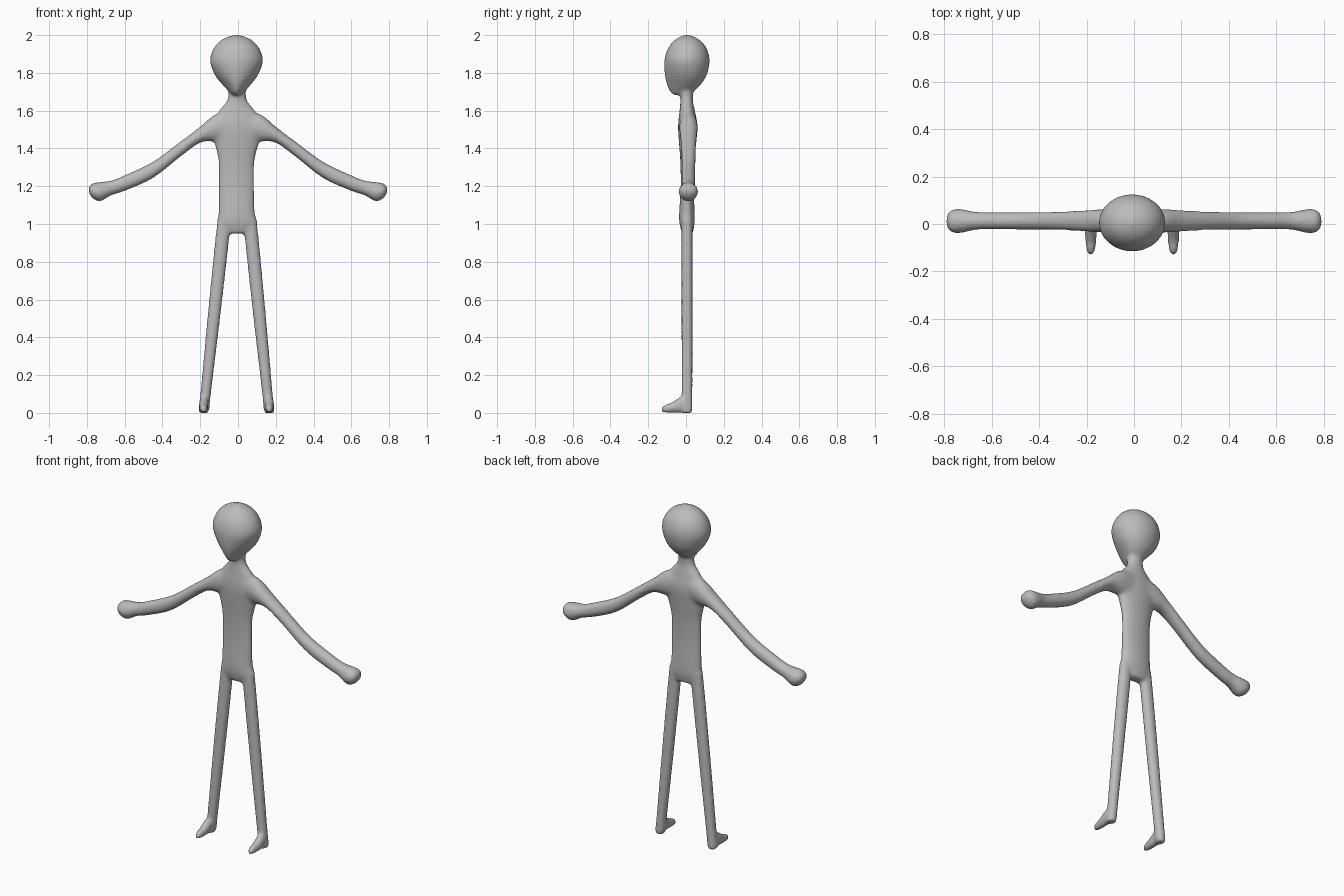
import bpy, bmesh, math
from mathutils import Vector

skin = bpy.data.materials.new("plain grey")
skin.diffuse_color = (0.5, 0.5, 0.5, 1)


def refine(stations, steps=5):
    """Smooth interpolation between the given stations."""
    s = [stations[0]] + stations + [stations[-1]]
    out = []
    for i in range(1, len(s) - 2):
        for k in range(steps):
            t = k / steps
            out.append([0.5 * (2 * b + (c - a) * t + (2 * a - 5 * b + 4 * c - d) * t * t
                               + (3 * b - a - 3 * c + d) * t ** 3)
                        for a, b, c, d in zip(*s[i - 1:i + 3])])
    return out + [list(stations[-1])]


def loft(bm, stations, axis, n=32):
    """Stations: position, low/high of first side, low/high of second side, egg taper."""
    rings = []
    for p, a0, a1, b0, b1, egg in refine(stations):
        ring = []
        for i in range(n):
            t = 2 * math.pi * i / n
            a = (a0 + a1) / 2 + (a1 - a0) / 2 * math.cos(t) * (1 + egg * math.sin(t))
            b = (b0 + b1) / 2 + (b1 - b0) / 2 * math.sin(t)
            co = {"z": (a, b, p), "x": (p, b, a), "y": (a, p, b)}[axis]
            ring.append(bm.verts.new(co))
        rings.append(ring)
    for r, q in zip(rings, rings[1:]):
        for i in range(n):
            j = (i + 1) % n
            bm.faces.new((r[i], r[j], q[j], q[i]))
    bm.faces.new(rings[0])
    bm.faces.new(rings[-1])


bm = bmesh.new()

# Torso and neck: z, x range, y range
loft(bm, [(0.95, -0.08, 0.07, -0.02, 0.035, 0),
          (1.00, -0.112, 0.104, -0.034, 0.045, 0),
          (1.06, -0.104, 0.090, -0.036, 0.046, 0),
          (1.20, -0.102, 0.086, -0.028, 0.040, 0),
          (1.33, -0.104, 0.088, -0.030, 0.044, 0),
          (1.43, -0.125, 0.112, -0.037, 0.054, 0),
          (1.52, -0.150, 0.140, -0.042, 0.061, 0),
          (1.60, -0.100, 0.090, -0.034, 0.047, 0),
          (1.65, -0.060, 0.050, -0.030, 0.037, 0),
          (1.70, -0.050, 0.042, -0.030, 0.038, 0),
          (1.76, -0.050, 0.042, -0.030, 0.040, 0)], "z")

# Head, narrowing to the chin in front
loft(bm, [(1.683, -0.022, 0.006, -0.065, -0.015, 0.0),
          (1.70, -0.045, 0.030, -0.085, 0.035, 0.3),
          (1.74, -0.082, 0.068, -0.102, 0.080, 0.25),
          (1.79, -0.122, 0.106, -0.112, 0.110, 0.12),
          (1.86, -0.148, 0.132, -0.115, 0.125, 0.0),
          (1.92, -0.134, 0.118, -0.100, 0.114, 0.0),
          (1.965, -0.100, 0.084, -0.070, 0.084, 0.0),
          (1.99, -0.056, 0.040, -0.034, 0.046, 0.0),
          (2.002, -0.012, -0.004, 0.000, 0.010, 0.0)], "z")

# Arms with mitten hands: x, z range, y range
arm = [(0.0, 1.43, 1.62, -0.035, 0.055, 0),
       (0.12, 1.437, 1.580, -0.036, 0.062, 0),
       (0.20, 1.430, 1.515, -0.032, 0.058, 0),
       (0.30, 1.360, 1.440, -0.026, 0.053, 0),
       (0.45, 1.243, 1.330, -0.024, 0.050, 0),
       (0.60, 1.175, 1.258, -0.023, 0.050, 0),
       (0.67, 1.152, 1.230, -0.025, 0.052, 0),
       (0.73, 1.120, 1.222, -0.038, 0.063, 0),
       (0.77, 1.137, 1.215, -0.034, 0.059, 0),
       (0.79, 1.165, 1.195, -0.010, 0.034, 0)]
for s in (-1, 1):
    loft(bm, [(s * a[0], *a[1:]) for a in arm], "x")

# Legs and pointed feet
for s, hip, ankle in ((-1, -0.075, -0.182), (1, 0.065, 0.166)):
    leg = []
    for z, r in ((0.0, 0.025), (0.03, 0.029), (0.1, 0.028), (0.5, 0.034), (0.88, 0.037), (1.03, 0.036)):
        x = ankle + (hip - ankle) * z / 1.0
        leg.append((z, x - r, x + r, -0.024, 0.035, 0))
    loft(bm, leg, "z")
    loft(bm, [(y, ankle - w, ankle + w, 0.0, h, 0) for y, w, h in
              ((-0.132, 0.006, 0.025), (-0.115, 0.017, 0.042), (-0.075, 0.023, 0.056),
               (-0.03, 0.025, 0.085), (0.01, 0.022, 0.09))], "y")

bmesh.ops.recalc_face_normals(bm, faces=bm.faces)
mesh = bpy.data.meshes.new("figure_body")
bm.to_mesh(mesh)
bm.free()
mesh.materials.append(skin)
body = bpy.data.objects.new("figure_body", mesh)
bpy.context.collection.objects.link(body)

# Fuse the parts into one smooth skin
remesh = body.modifiers.new("fuse", "REMESH")
remesh.mode = "VOXEL"
remesh.voxel_size = 0.009
remesh.use_smooth_shade = True
smooth = body.modifiers.new("soften", "SMOOTH")
smooth.factor = 0.5
smooth.iterations = 8
